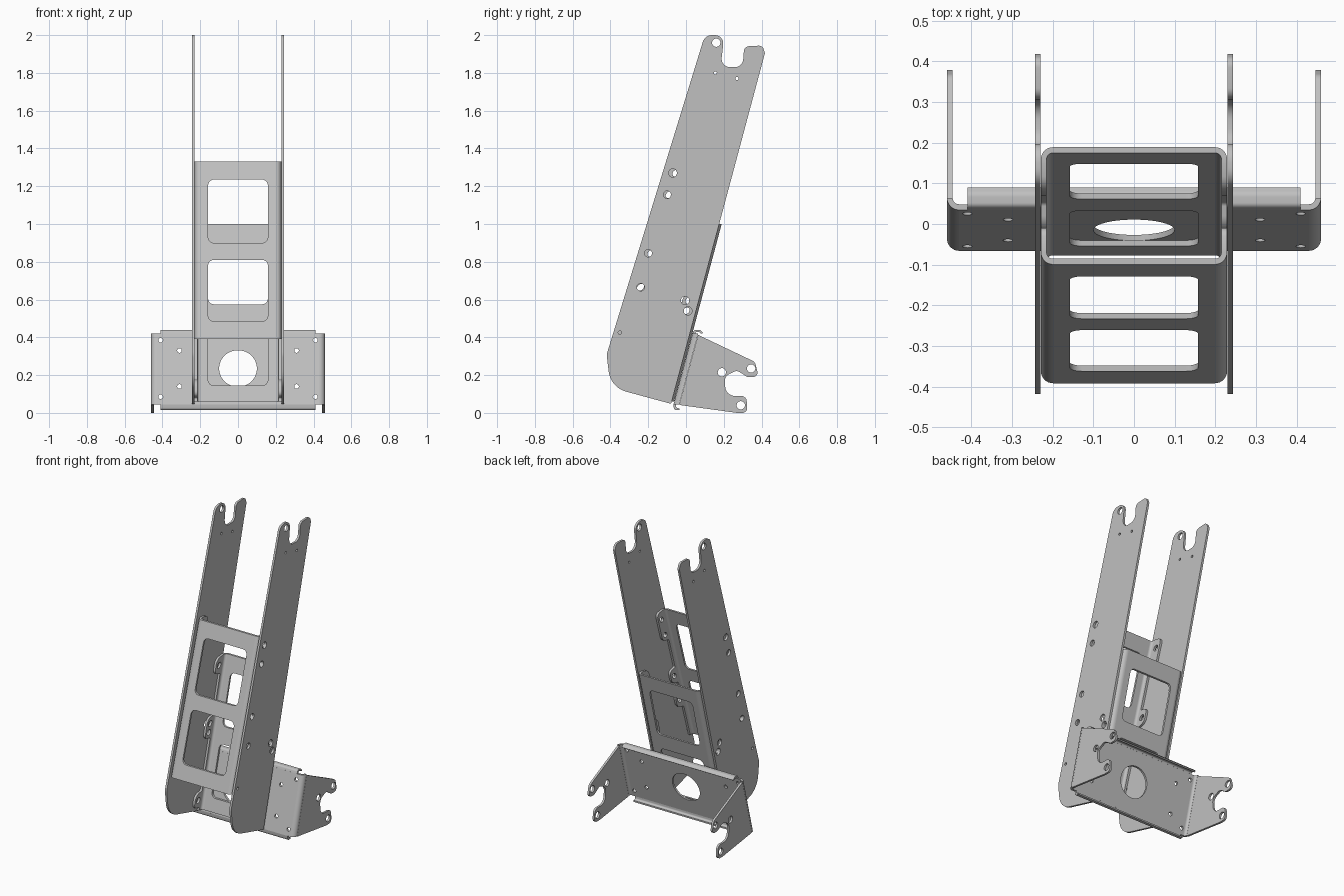
import bpy, bmesh, math
from mathutils import Matrix, Vector

cube = bpy.data.objects.get("Cube")
if cube:
    bpy.data.objects.remove(cube, do_unlink=True)

steel = bpy.data.materials.new("brushed steel grey")
steel.use_nodes = True
steel.diffuse_color = (0.53, 0.53, 0.53, 1)
steel.node_tree.nodes["Principled BSDF"].inputs["Base Color"].default_value = steel.diffuse_color

T = 0.014            # sheet thickness
BEND = 0.03          # outer bend radius
LEAN = math.tan(math.radians(15))
FRONT_LEAN = 0.311


def frame(x_axis, y_axis, z_axis, origin):
    cols = [Vector(v) for v in (x_axis, y_axis, z_axis, origin)]
    return Matrix([[c[i] for c in cols] for i in range(3)] + [[0, 0, 0, 1]])


def side_frame(x):
    return frame((0, 1, 0), (0, 0, 1), (1, 0, 0), (x, 0, 0))


def rounded(points, steps=8):
    """Outline with each corner (a, b, radius) replaced by a fillet."""
    out, n = [], len(points)
    for i, (a, b, r) in enumerate(points):
        p = Vector((a, b))
        d1 = Vector(points[i - 1][:2]) - p
        d2 = Vector(points[(i + 1) % n][:2]) - p
        ang = d1.angle(d2)
        cut = min(r / math.tan(ang / 2), d1.length * 0.49, d2.length * 0.49)
        if cut < 0.001:
            out.append(p)
            continue
        d1.normalize()
        d2.normalize()
        rad = cut * math.tan(ang / 2)
        mid = p + (d1 + d2).normalized() * (rad / math.sin(ang / 2))
        s, e = p + d1 * cut - mid, p + d2 * cut - mid
        sweep = math.atan2(s.x * e.y - s.y * e.x, s.dot(e))
        for k in range(steps + 1):
            t = sweep * k / steps
            out.append(mid + Vector((s.x * math.cos(t) - s.y * math.sin(t),
                                     s.x * math.sin(t) + s.y * math.cos(t))))
    return out


def circle(a, b, r, squash=1.0, n=24):
    return [Vector((a + r * math.cos(k * math.tau / n), b + r * squash * math.sin(k * math.tau / n)))
            for k in range(n)]


def window(z0, z1, w=0.158, r=0.03):
    return rounded([(-w, z0, r), (w, z0, r), (w, z1, r), (-w, z1, r)])


def sheet(outline, holes, matrix, thick=T):
    """Mesh of a cut sheet, centred on its plane."""
    cu = bpy.data.curves.new("sheet", 'CURVE')
    cu.dimensions, cu.fill_mode, cu.extrude = '2D', 'BOTH', thick / 2
    for loop in [outline] + holes:
        sp = cu.splines.new('POLY')
        sp.points.add(len(loop) - 1)
        for pt, v in zip(sp.points, loop):
            pt.co = (v[0], v[1], 0, 1)
        sp.use_cyclic_u = True
    ob = bpy.data.objects.new("sheet", cu)
    bpy.context.collection.objects.link(ob)
    dg = bpy.context.evaluated_depsgraph_get()
    me = bpy.data.meshes.new_from_object(ob.evaluated_get(dg))
    bpy.data.objects.remove(ob, do_unlink=True)
    me.transform(matrix)
    return me


def part(name, meshes):
    """Join sheets into one named steel object."""
    bm = bmesh.new()
    for me in meshes:
        bm.from_mesh(me)
        bpy.data.meshes.remove(me)
    bmesh.ops.remove_doubles(bm, verts=bm.verts, dist=0.0002)
    bmesh.ops.recalc_face_normals(bm, faces=bm.faces)
    me = bpy.data.meshes.new(name)
    bm.to_mesh(me)
    bm.free()
    me.materials.append(steel)
    ob = bpy.data.objects.new(name, me)
    bpy.context.collection.objects.link(ob)
    bpy.ops.object.select_all(action='DESELECT')
    ob.select_set(True)
    bpy.context.view_layer.objects.active = ob
    bpy.ops.object.shade_smooth_by_angle(angle=math.radians(35))


def face_and_bends(y0, lean, z0, z1, w, holes, turn):
    """Leaning panel with rounded side bends; turn = +1 bends back, -1 forward."""
    up = (0, lean, 1)
    a = w - BEND
    out = [sheet([(-a, z0), (a, z0), (a, z1), (-a, z1)], holes,
                 frame((1, 0, 0), up, (0, 1, 0), (0, y0 + turn * T / 2, 0)))]
    arc = [k * math.pi / 16 for k in range(9)]
    ring = [(BEND * math.sin(t), BEND - BEND * math.cos(t)) for t in arc]
    ring += [((BEND - T) * math.sin(t), BEND - (BEND - T) * math.cos(t)) for t in reversed(arc)]
    zm = (z0 + z1) / 2
    for s in (-1, 1):
        out.append(sheet(ring, [], frame((s, 0, 0), (0, turn, 0), up, (s * a, y0 + lean * zm, zm)), z1 - z0))
    return out


def tabbed_flanges(y0, lean, z0, z1, w, tabs, holes, turn, strip=0.04, deep=0.1):
    """Side flanges: narrow strip with deeper rounded tabs, the last one ending at z1."""
    pts = [(BEND, z1, 0), (BEND, z0, 0), (strip, z0, 0)]
    for a, b in tabs:
        pts += [(strip, a, 0.01), (deep, a + 0.01, 0.04), (deep, b - 0.01, 0.04), (strip, b, 0.01)]
    cuts = [circle(0.065, z, 0.018) for z in holes]
    return [sheet(rounded(pts), cuts, frame((0, turn, 0), (0, lean, 1), (1, 0, 0), (s * (w - T / 2), y0, 0)))
            for s in (-1, 1)]


# Long side arms with hooked top ends
arm = [(-0.42, 0.31, 0.08), (-0.40, 0.135, 0.13), (-0.079, 0.048, 0), (0.418, 1.905, 0.012),
       (0.405, 1.945, 0.03), (0.308, 1.94, 0.03), (0.30, 1.83, 0.045), (0.183, 1.83, 0.045),
       (0.203, 2.0, 0.05), (0.10, 2.0, 0.05)]
arm_holes = [(0.16, 1.96, 0.022), (0.155, 1.8, 0.008), (0.27, 1.77, 0.008), (-0.07, 1.27, 0.022),
             (-0.10, 1.155, 0.02), (-0.20, 0.845, 0.02), (-0.24, 0.665, 0.02), (-0.005, 0.595, 0.022),
             (0.01, 0.54, 0.022), (-0.35, 0.425, 0.009)]
for side, s in (("left", 1), ("right", -1)):
    part(side + "_arm", [sheet(rounded(arm), [circle(*h) for h in arm_holes], side_frame(s * 0.237))])

W = 0.229
# Front cross panel between the arms, flanges bent back
y0 = -0.513
part("front_panel",
     face_and_bends(y0, FRONT_LEAN, 0.39, 1.33, W, [window(0.485, 0.81), window(0.90, 1.235)], 1)
     + tabbed_flanges(y0, FRONT_LEAN, 0.39, 1.33, W, [(0.61, 0.72), (0.79, 0.90), (1.11, 1.33)],
                      [0.665, 0.845, 1.155, 1.27], 1))

# Rear cross panel, flanges bent forward
y0 = -0.079
part("rear_panel",
     face_and_bends(y0, LEAN, 0.06, 1.0, W, [window(0.145, 0.47), window(0.575, 0.90)], -1)
     + tabbed_flanges(y0, LEAN, 0.06, 1.0, W, [(0.08, 0.18), (0.50, 0.64), (0.89, 1.0)],
                      [0.13, 0.54, 0.595, 0.945], -1))

# Wide base bracket: drilled panel, hooked wings and stiffening lips
y0 = -0.078
BW = 0.46
drill = [circle(0, 0.235, 0.1, 0.966, 48)]
for s in (-1, 1):
    drill += [circle(s * x, z, 0.012) for x, z in ((0.41, 0.385), (0.31, 0.33), (0.31, 0.14), (0.41, 0.085))]
bracket = face_and_bends(y0, LEAN, 0.045, 0.42, BW, drill, 1)
wing = [(-0.036, 0.042, 0), (0.064, 0.413, 0), (0.365, 0.27, 0.035), (0.385, 0.19, 0.035),
        (0.325, 0.19, 0.02), (0.27, 0.225, 0.03), (0.205, 0.195, 0.04), (0.21, 0.09, 0.05),
        (0.32, 0.09, 0.03), (0.325, 0.0, 0.035), (0.27, 0.0, 0.02)]
wing_holes = [(0.345, 0.235, 0.022), (0.19, 0.215, 0.022), (0.29, 0.04, 0.022)]
for s in (-1, 1):
    bracket.append(sheet(rounded(wing), [circle(*h) for h in wing_holes], side_frame(s * (BW - T / 2))))
low_lip = [(-0.066, 0.045, 0), (-0.064, 0.014, 0.025), (-0.034, 0.014, 0), (-0.034, 0.024, 0),
           (-0.052, 0.026, 0.012), (-0.052, 0.045, 0)]
top_lip = [(0.035, 0.42, 0), (0.042, 0.44, 0.02), (0.075, 0.44, 0.02), (0.09, 0.424, 0),
           (0.082, 0.418, 0), (0.07, 0.428, 0.01), (0.052, 0.428, 0.008), (0.049, 0.42, 0)]
for lip in (low_lip, top_lip):
    bracket.append(sheet(rounded(lip), [], side_frame(0), 0.82))
part("base_bracket", bracket)
